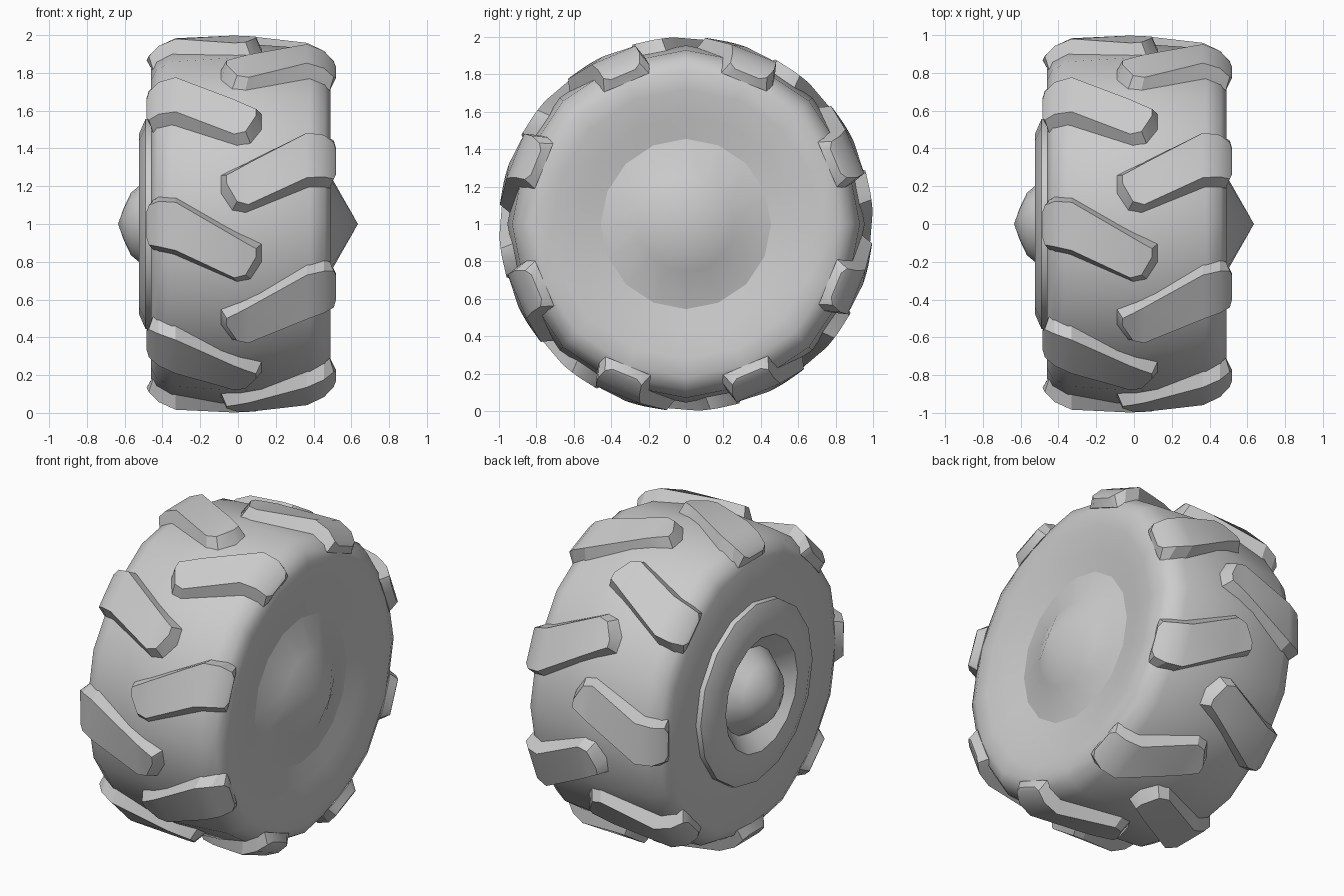
import bpy
import bmesh
from math import sin, cos, asin, pi, radians

if "Cube" in bpy.data.objects:
    bpy.data.objects.remove(bpy.data.objects["Cube"])

rubber = bpy.data.materials.new("plain grey")
rubber.use_nodes = True
GREY = (0.6, 0.6, 0.6, 1)
rubber.diffuse_color = GREY
rubber.node_tree.nodes["Principled BSDF"].inputs["Base Color"].default_value = GREY

SIDES = 16


def finish(name, bm, angle):
    """Turn a bmesh into a shaded, coloured object."""
    bmesh.ops.remove_doubles(bm, verts=bm.verts, dist=0.0001)
    bmesh.ops.recalc_face_normals(bm, faces=bm.faces)
    mesh = bpy.data.meshes.new(name)
    bm.to_mesh(mesh)
    bm.free()
    mesh.materials.append(rubber)
    obj = bpy.data.objects.new(name, mesh)
    bpy.context.collection.objects.link(obj)
    bpy.ops.object.select_all(action="DESELECT")
    obj.select_set(True)
    bpy.context.view_layer.objects.active = obj
    bpy.ops.object.shade_smooth_by_angle(angle=radians(angle))
    return obj


def around(x, r, a):
    """Point on the wheel: a is the angle up from the front."""
    return (x, -r * cos(a), 1 + r * sin(a))


def lathe(name, profile, angle):
    """Spin an (x, radius) profile about the axle."""
    bm = bmesh.new()
    rings = [[bm.verts.new(around(x, r, 2 * pi * i / SIDES)) for i in range(SIDES)]
             for x, r in profile]
    for a, b in zip(rings, rings[1:]):
        for i in range(SIDES):
            j = (i + 1) % SIDES
            bm.faces.new((a[i], a[j], b[j], b[i]))
    bmesh.ops.dissolve_degenerate(bm, dist=0.0001, edges=bm.edges)
    return finish(name, bm, angle)


# Tyre body: flat on one side, dished on the other
lathe("tyre", [(-0.46, 0.5), (-0.46, 0.82), (-0.43, 0.885), (-0.35, 0.93),
               (0.015, 0.955), (0.38, 0.93), (0.46, 0.885), (0.49, 0.82),
               (0.487, 0.72), (0.46, 0.58), (0.435, 0.455)], 50)

# Pointed cap in the dish
lathe("cone_cap", [(0.435, 0.455), (0.49, 0.255), (0.635, 0)], 35)

# Stepped rim ring with its recess
lathe("rim_ring", [(-0.45, 0.56), (-0.49, 0.555), (-0.525, 0.475),
                   (-0.525, 0.355), (-0.44, 0.265)], 30)

# Domed hub
lathe("hub_dome", [(-0.44, 0.265), (-0.525, 0.2), (-0.567, 0.165),
                   (-0.605, 0.085), (-0.635, 0)], 50)

# Tread lug rows: x, base x, lower edge, upper edge, radius, base radius
LUG = [(-0.484, -0.457, -0.075, 0.065, 0.87, 0.825),
       (-0.472, -0.45, -0.11, 0.1, 0.895, 0.83),
       (-0.42, -0.42, -0.12, 0.12, 0.95, 0.87),
       (-0.33, -0.33, -0.14, 0.115, 0.99, 0.91),
       (-0.02, 0.0, -0.285, -0.065, 1.0, 0.93),
       (0.04, 0.07, -0.27, -0.1, 1.0, 0.93),
       (0.095, 0.125, -0.175, -0.13, 1.0, 0.93)]


def lug(name, turn, mirrored):
    bm = bmesh.new()

    def put(x, z, r):
        return bm.verts.new(around(0.035 - x if mirrored else x, r, turn + asin(z / r)))

    rows = [[put(bx, low - 0.025, br), put(x, low, r),
             put(x, high, r), put(bx, high + 0.025, br)]
            for x, bx, low, high, r, br in LUG]
    for a, b in zip(rows, rows[1:]):
        for k in range(4):
            j = (k + 1) % 4
            bm.faces.new((a[k], a[j], b[j], b[k]))
    bm.faces.new(rows[0])
    bm.faces.new(rows[-1])
    finish(name, bm, 30)


# Two staggered rows of lugs
for n in range(8):
    lug(f"right_lug_{n + 1}", n * pi / 4, False)
    lug(f"left_lug_{n + 1}", (n + 0.5) * pi / 4, True)
